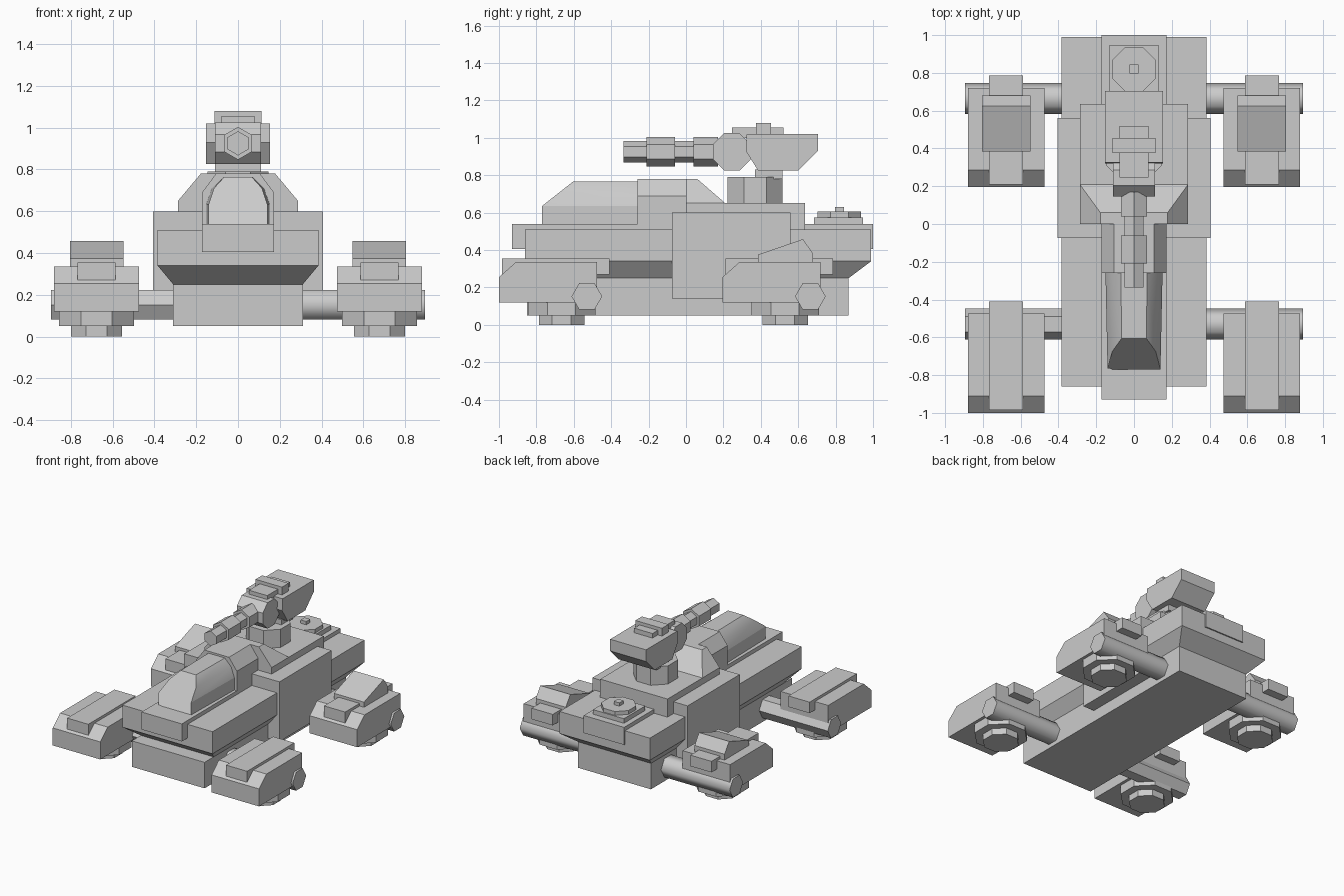
import bpy, bmesh, math
from mathutils import Matrix, Vector

cube = bpy.data.objects.get("Cube")
if cube:
    bpy.data.objects.remove(cube, do_unlink=True)

GREY = (0.6, 0.6, 0.6, 1)
mat = bpy.data.materials.new("plain_grey")
mat.use_nodes = True
mat.diffuse_color = GREY
mat.node_tree.nodes["Principled BSDF"].inputs["Base Color"].default_value = GREY


def finish(name, bm):
    bmesh.ops.recalc_face_normals(bm, faces=bm.faces)
    mesh = bpy.data.meshes.new(name)
    bm.to_mesh(mesh)
    bm.free()
    mesh.materials.append(mat)
    obj = bpy.data.objects.new(name, mesh)
    bpy.context.collection.objects.link(obj)
    return obj


def loft(name, rings):
    """Closed solid through rings of equal point count."""
    bm = bmesh.new()
    loops = [[bm.verts.new(p) for p in ring] for ring in rings]
    n = len(loops[0])
    for a, b in zip(loops, loops[1:]):
        for i in range(n):
            j = (i + 1) % n
            bm.faces.new((a[i], a[j], b[j], b[i]))
    bm.faces.new(loops[0])
    bm.faces.new(loops[-1])
    return finish(name, bm)


def rect(w, y0, y1, z, cx=0):
    return [(cx - w, y0, z), (cx + w, y0, z), (cx + w, y1, z), (cx - w, y1, z)]


def box(name, w, y0, y1, z0, z1, cx=0):
    return loft(name, [rect(w, y0, y1, z0, cx), rect(w, y0, y1, z1, cx)])


def side_prism(name, profile, w, cx=0):
    """Extrude a (y, z) outline sideways."""
    return loft(name, [[(x, y, z) for y, z in profile] for x in (cx - w, cx + w)])


def ngon(name, sides, apothem, length, centre, axis="Z", turn=0.5):
    """Regular prism along an axis; turn is in fractions of one side."""
    bm = bmesh.new()
    r = apothem / math.cos(math.pi / sides)
    bmesh.ops.create_cone(bm, cap_ends=True, segments=sides, radius1=r, radius2=r, depth=length)
    spin = Matrix.Rotation(turn * math.tau / sides, 4, "Z")
    tilt = {"Z": Matrix(), "X": Matrix.Rotation(math.pi / 2, 4, "Y"),
            "Y": Matrix.Rotation(math.pi / 2, 4, "X")}[axis]
    bmesh.ops.transform(bm, verts=bm.verts, matrix=Matrix.Translation(Vector(centre)) @ tilt @ spin)
    return finish(name, bm)


def smooth_sides(obj, axis):
    for p in obj.data.polygons:
        p.use_smooth = abs(p.normal[axis]) < 0.9


# Hull
box("lower_hull", 0.31, -0.85, 0.87, 0.05, 0.25)
loft("hull_flare", [rect(0.31, -0.74, 0.87, 0.25), rect(0.385, -0.86, 0.99, 0.34)])
box("upper_hull", 0.385, -0.86, 0.99, 0.34, 0.51)
box("hull_spine", 0.172, -0.93, 1.0, 0.405, 0.54)
box("mid_body", 0.406, -0.075, 0.56, 0.14, 0.6)
box("deck", 0.287, 0, 0.635, 0.5, 0.65)
loft("deck_slope", [rect(0.287, 0, 0.21, 0.65), rect(0.178, 0, 0.06, 0.78)])

# Cabin and canopy
half = [(0.172, 0.53), (0.172, 0.69), (0.105, 0.78)]
section = half + [(-x, z) for x, z in reversed(half)]
loft("cabin", [[(x, y, z) for x, z in section] for y in (-0.26, 0.02)])
half = [(0.14, 0.53), (0.14, 0.635), (0.115, 0.71), (0.065, 0.765)]
section = half + [(-x, z) for x, z in reversed(half)]


def slant(z):
    return -0.77 + max(0, z - 0.635) * 1.27


canopy = loft("canopy", [[(x, slant(z), z) for x, z in section],
                         [(x * 1.08, -0.25, z) for x, z in section]])
for p in canopy.data.polygons:
    p.use_smooth = abs(p.normal.x) > 0.3 and p.normal.z > 0.2

# Turret
ngon("turret_base", 8, 0.147, 0.15, (0, 0.37, 0.715))
box("turret_neck", 0.11, 0.37, 0.515, 0.78, 0.83)
side_prism("turret_head", [(0.32, 0.93), (0.325, 1.02), (0.705, 1.02),
                           (0.705, 0.93), (0.6, 0.825), (0.385, 0.825)], 0.153)
ngon("gun_mantlet", 8, 0.1, 0.22, (0, 0.245, 0.925), "X")
box("sight_plate", 0.078, 0.245, 0.52, 1.0, 1.055)
box("sight_bar", 0.113, 0.375, 0.455, 1.01, 1.08)

# Gun barrel, alternating thick and thin sections
for name, y0, y1, a in (("muzzle", -0.335, -0.21, 0.05), ("barrel_sleeve", -0.21, -0.06, 0.068),
                        ("barrel", -0.06, 0.04, 0.05), ("barrel_collar", 0.04, 0.17, 0.068)):
    ngon(name, 6, a, y1 - y0, (0, (y0 + y1) / 2, 0.925), "Y", 0)

# Rear hatch
box("hatch_plate", 0.132, 0.685, 0.945, 0.53, 0.575)
ngon("hatch_lid", 8, 0.116, 0.035, (0, 0.82, 0.587))
box("hatch_knob", 0.024, 0.797, 0.845, 0.6, 0.63)

# Four hover pods on axles
for side, s in (("left", 1), ("right", -1)):
    for end, d in (("front", 0), ("rear", 1.195)):
        tag = f"{end}_{side}_"
        cx = 0.677 * s
        side_prism(tag + "pod", [(d - 1, 0.12), (d - 1, 0.255), (d - 0.91, 0.335),
                                 (d - 0.475, 0.335), (d - 0.475, 0.12)], 0.203, cx)
        box(tag + "pod_bar", 0.09, d - 0.985, d - 0.41, 0.27, 0.355, cx)
        ngon(tag + "disc", 8, 0.18, 0.08, (cx, d - 0.665, 0.09))
        ngon(tag + "thruster", 8, 0.122, 0.06, (cx, d - 0.665, 0.03))
        axle = ngon(tag + "axle", 6, 0.071, 0.6, (0.595 * s, d - 0.53, 0.152), "X", 0)
        if tag != "front_right_":
            smooth_sides(axle, 0)
        if end == "rear":
            side_prism(tag + "pod_fin", [(0.385, 0.33), (0.385, 0.375), (0.625, 0.458),
                                         (0.68, 0.38), (0.68, 0.33)], 0.128, cx)
